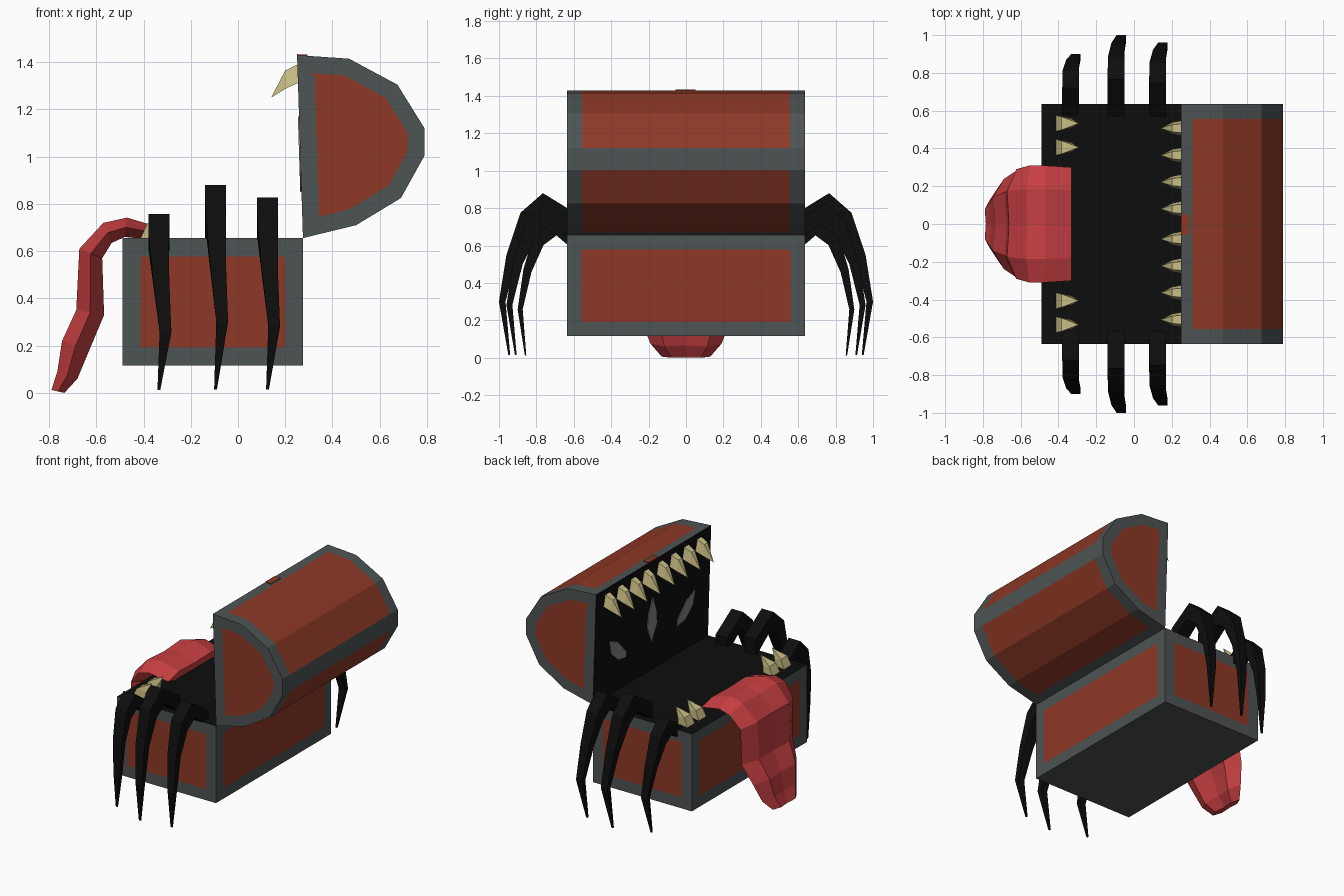
import bpy, bmesh
from mathutils import Vector

if "Cube" in bpy.data.objects:
    bpy.data.objects.remove(bpy.data.objects["Cube"])


def mat(name, r, g, b):
    m = bpy.data.materials.new(name)
    m.diffuse_color = (r, g, b, 1)
    m.use_nodes = True
    m.node_tree.nodes["Principled BSDF"].inputs["Base Color"].default_value = m.diffuse_color
    return m


GREY = mat("iron grey", 0.075, 0.088, 0.088)
WOOD = mat("red brown wood", 0.27, 0.04, 0.02)
BLACK = mat("black", 0.004, 0.004, 0.004)
BONE = mat("bone", 0.6, 0.52, 0.24)
FLESH = mat("tongue red", 0.58, 0.05, 0.055)
EYE = mat("eye grey", 0.23, 0.23, 0.23)


def finish(name, bm, mats):
    me = bpy.data.meshes.new(name)
    bm.to_mesh(me)
    bm.free()
    for m in mats:
        me.materials.append(m)
    ob = bpy.data.objects.new(name, me)
    bpy.context.collection.objects.link(ob)
    return ob


def loft(rings):
    """Closed rings joined by quads, capped at both ends."""
    bm = bmesh.new()
    vs = [[bm.verts.new(p) for p in r] for r in rings]
    n = len(vs[0])
    for a, b in zip(vs, vs[1:]):
        for i in range(n):
            j = (i + 1) % n
            bm.faces.new((a[i], a[j], b[j], b[i]))
    bm.faces.new(vs[0])
    bm.faces.new(vs[-1][::-1])
    bmesh.ops.remove_doubles(bm, verts=bm.verts, dist=0.0005)
    bmesh.ops.recalc_face_normals(bm, faces=bm.faces)
    return bm


def inset_panels(bm, faces, width, index):
    """Flat inset; the inner faces take the panel colour."""
    bmesh.ops.inset_individual(bm, faces=faces, thickness=width, use_even_offset=True)
    for f in faces:
        f.material_index = index


# Chest body: grey frame, wood side panels, black mouth on top
X0, X1, Y, Z0, Z1 = -0.49, 0.275, 0.635, 0.115, 0.655
bm = loft([[(X0, -Y, z), (X1, -Y, z), (X1, Y, z), (X0, Y, z)] for z in (Z0, Z1)])
bm.normal_update()
for f in bm.faces:
    if f.normal.z > 0.5:
        f.material_index = 2
inset_panels(bm, [f for f in bm.faces if abs(f.normal.z) < 0.5], 0.077, 1)
finish("chest_body", bm, [GREY, WOOD, BLACK])

# Open lid: rounded profile in x/z, swept along y
profile = [(0.275, 0.655), (0.335, 0.67), (0.5, 0.71), (0.69, 0.825), (0.79, 1.005),
           (0.79, 1.12), (0.675, 1.305), (0.47, 1.415), (0.31, 1.426), (0.25, 1.43)]
bm = loft([[(x, y, z) for x, z in profile] for y in (-Y, -0.555, 0.555, Y)])
bm.normal_update()
for f in bm.faces:
    c = f.calc_center_median()
    if f.normal.x < -0.9:
        f.material_index = 2
    elif abs(c.y) < 0.1 and c.x > 0.32 and not (1.005 < c.z < 1.12):
        f.material_index = 1
inset_panels(bm, [f for f in bm.faces if abs(f.normal.y) > 0.9], 0.072, 1)
finish("lid", bm, [GREY, WOOD, BLACK])

# Small clasp plate on the lid rim
bm = loft([[(x, -0.055, z), (x, 0.05, z), (x, 0.05, z + 0.006), (x, -0.055, z + 0.006)]
           for x, z in ((0.25, 1.428), (0.295, 1.426))])
finish("clasp_plate", bm, [WOOD])


# Eyes: thin plates on the inside of the lid
def eye(name, outline):
    def on_lid(z, off):
        return 0.275 - 0.025 * (z - 0.655) / 0.775 - off
    finish(name, loft([[(on_lid(z, o), y, z) for y, z in outline] for o in (-0.002, 0.005)]), [EYE])


eye("middle_eye", [(0, 1.17), (0.045, 1.06), (0.055, 0.97), (0, 0.85), (-0.055, 0.97), (-0.045, 1.06)])
slanted = [(0.475, 1.04), (0.38, 1.0), (0.285, 0.9), (0.28, 0.855), (0.37, 0.87), (0.45, 0.94)]
for side, s in (("left", 1), ("right", -1)):
    eye(side + "_eye", [(s * y, z) for y, z in slanted])


# Teeth: four-sided, bent, tapering to a point; stations are (xa, za, xb, zb, half width)
def tooth(name, y, stations):
    rings = []
    for xa, za, xb, zb, w in stations:
        rings.append([(xa, y - w * 0.6, za), (xa, y + w * 0.6, za),
                      (xb, y + w, zb), (xb, y - w, zb)])
    finish(name, loft(rings), [BONE])


upper = [(0.262, 1.395, 0.262, 1.315, 0.042), (0.2, 1.365, 0.205, 1.29, 0.032),
         (0.14, 1.25, 0.14, 1.25, 0)]
lower = [(-0.33, 0.645, -0.417, 0.645, 0.043), (-0.325, 0.695, -0.385, 0.715, 0.036),
         (-0.292, 0.76, -0.292, 0.76, 0)]
for s in (1, -1):
    for i, y in enumerate((0.08, 0.222, 0.364, 0.507)):
        tooth(f"upper_tooth_{'l' if s > 0 else 'r'}{i}", s * y, upper)
    for i, y in enumerate((0.406, 0.533)):
        tooth(f"lower_tooth_{'l' if s > 0 else 'r'}{i}", s * y, lower)

# Tongue: stations are outer point, inner point and half width
tongue = [(-0.33, 0.70, -0.33, 0.645, 0.30), (-0.47, 0.742, -0.48, 0.66, 0.31),
          (-0.57, 0.72, -0.535, 0.635, 0.31), (-0.672, 0.61, -0.575, 0.57, 0.29),
          (-0.685, 0.35, -0.567, 0.33, 0.28), (-0.745, 0.22, -0.63, 0.18, 0.24),
          (-0.765, 0.09, -0.68, 0.06, 0.19), (-0.79, 0.012, -0.735, 0.0, 0.13)]
section = [(-1, 0.5), (-0.6, 1), (0, 0.9), (0.6, 1), (1, 0.5), (0.6, 0), (0, 0.2), (-0.6, 0)]
rings = []
for xo, zo, xi, zi, w in tongue:
    o, i = Vector((xo, 0, zo)), Vector((xi, 0, zi))
    rings.append([i.lerp(o, v) + Vector((0, u * w, 0)) for u, v in section])
finish("tongue", loft(rings), [FLESH])

# Legs: arched out of the mouth; stations are outer y/z, inner y/z, x shift, half width
leg = [(0.57, 0.76, 0.57, 0.64, 0, 0.045), (0.765, 0.88, 0.73, 0.76, 0, 0.045),
       (0.885, 0.775, 0.82, 0.70, 0, 0.043), (0.96, 0.55, 0.905, 0.53, 0.01, 0.034),
       (1.0, 0.3, 0.965, 0.3, 0.028, 0.025), (0.95, 0.015, 0.94, 0.015, 0, 0.006)]
for place, x, reach, peak in (("front", -0.335, 0.9, 0.757), ("middle", -0.095, 1.0, 0.88),
                              ("back", 0.125, 0.96, 0.827)):
    ky, kz = (reach - 0.57) / 0.43, peak / 0.88
    for side, s in (("left", 1), ("right", -1)):
        rings = []
        for yo, zo, yi, zi, dx, w in leg:
            a, b = s * (0.57 + (yo - 0.57) * ky), s * (0.57 + (yi - 0.57) * ky)
            c = x + dx
            rings.append([(c - w, a, zo * kz), (c + w, a, zo * kz),
                          (c + w, b, zi * kz), (c - w, b, zi * kz)])
        finish(f"{place}_{side}_leg", loft(rings), [BLACK])
